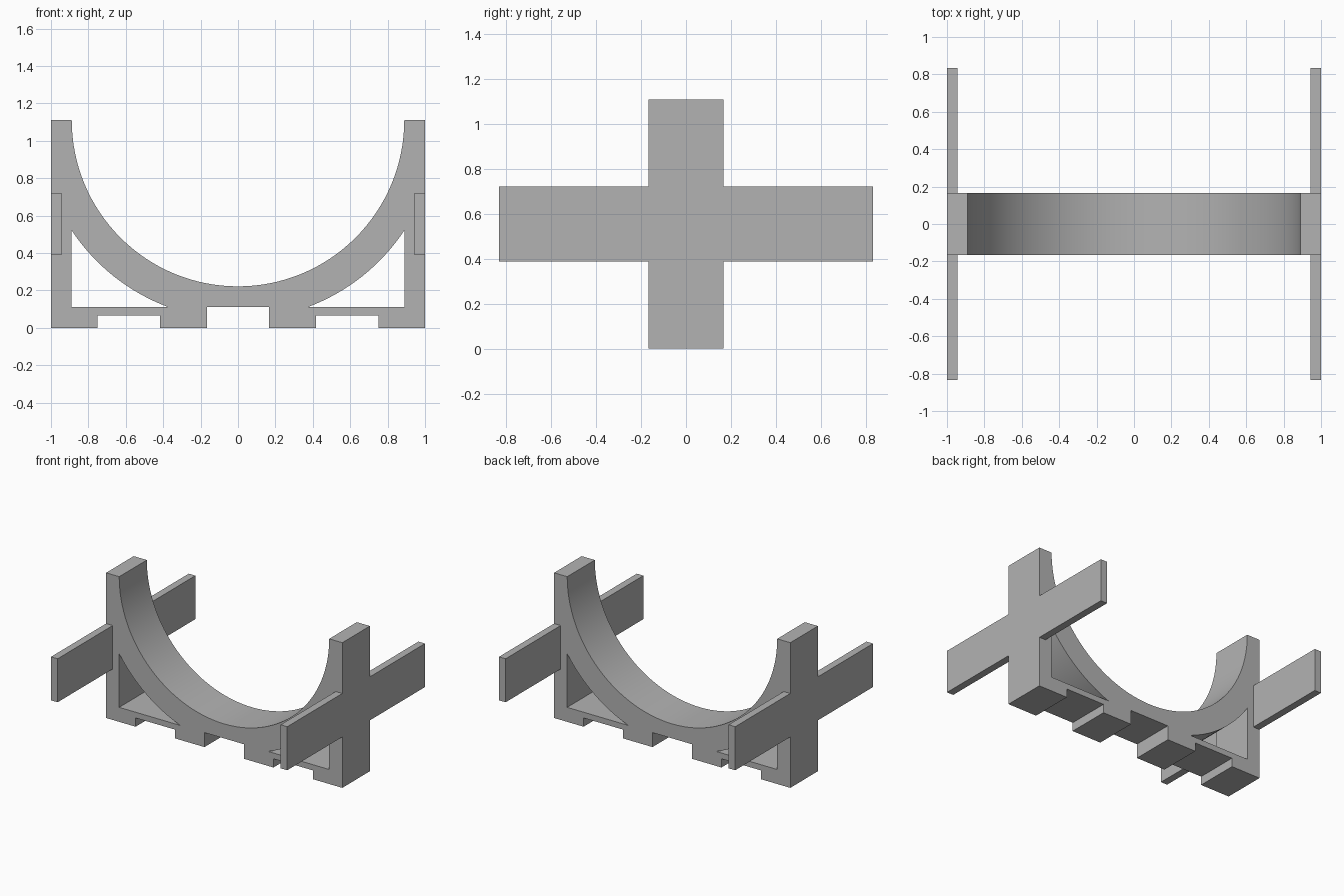
import bpy, bmesh
from math import sin, cos, asin, acos, pi, radians

cube = bpy.data.objects.get("Cube")
if cube:
    bpy.data.objects.remove(cube, do_unlink=True)

TOP, DEPTH, REACH = 1.111, 0.167, 0.833
INNER, OUTER = 0.889, 1.067
FLOOR, FOOT = 0.111, 0.067

grey = bpy.data.materials.new("plain grey")
grey.use_nodes = True
colour = (0.45, 0.45, 0.45, 1)
grey.diffuse_color = colour
grey.node_tree.nodes["Principled BSDF"].inputs["Base Color"].default_value = colour


def arc(radius, start, end, steps):
    """Points around the cradle centre, angles measured from straight down."""
    angles = [start + (end - start) * i / steps for i in range(steps + 1)]
    return [(radius * sin(a), TOP - radius * cos(a)) for a in angles]


def finish(name, bm):
    bmesh.ops.recalc_face_normals(bm, faces=bm.faces)
    mesh = bpy.data.meshes.new(name)
    bm.to_mesh(mesh)
    bm.free()
    mesh.materials.append(grey)
    obj = bpy.data.objects.new(name, mesh)
    bpy.context.collection.objects.link(obj)
    return obj


def extrude_loops(name, loops):
    """Fill an outline with its holes and extrude it along y."""
    bm = bmesh.new()
    for loop in loops:
        verts = [bm.verts.new((x, -DEPTH, z)) for x, z in loop]
        for a, b in zip(verts, verts[1:] + verts[:1]):
            bm.edges.new((a, b))
    bmesh.ops.triangle_fill(bm, edges=bm.edges[:], use_beauty=True)
    result = bmesh.ops.extrude_face_region(bm, geom=bm.faces[:], use_keep_orig=True)
    moved = [v for v in result["geom"] if isinstance(v, bmesh.types.BMVert)]
    bmesh.ops.translate(bm, verts=moved, vec=(0, 2 * DEPTH, 0))
    return finish(name, bm)


def mirrored(points):
    return [(-x, z) for x, z in points]


# Cradle: stepped base, upright sides and a semicircular seat
base = [(DEPTH, FLOOR), (DEPTH, 0), (0.417, 0), (0.417, FOOT),
        (0.75, FOOT), (0.75, 0), (1, 0), (1, TOP)]
seat = arc(INNER, pi / 2, -pi / 2, 64)
outline = base + seat + mirrored(base)[::-1]

# Side openings below the curved rib
opening = arc(OUTER, acos((TOP - FLOOR) / OUTER), asin(INNER / OUTER), 16)
opening.append((INNER, FLOOR))
cradle = extrude_loops("cradle", [outline, opening, mirrored(opening)])

bpy.context.view_layer.objects.active = cradle
cradle.select_set(True)
bpy.ops.object.shade_smooth_by_angle(angle=radians(25))

# Flat arms reaching forward and back from each side
for side, x in (("left", 1), ("right", -1)):
    for end, y in (("front", -1), ("back", 1)):
        bm = bmesh.new()
        bmesh.ops.create_cube(bm, size=1)
        bmesh.ops.scale(bm, verts=bm.verts, vec=(0.056, REACH - DEPTH, 0.333))
        bmesh.ops.translate(bm, verts=bm.verts,
                            vec=(x * 0.972, y * (REACH + DEPTH) / 2, 0.556))
        finish(f"{side}_{end}_arm", bm)
